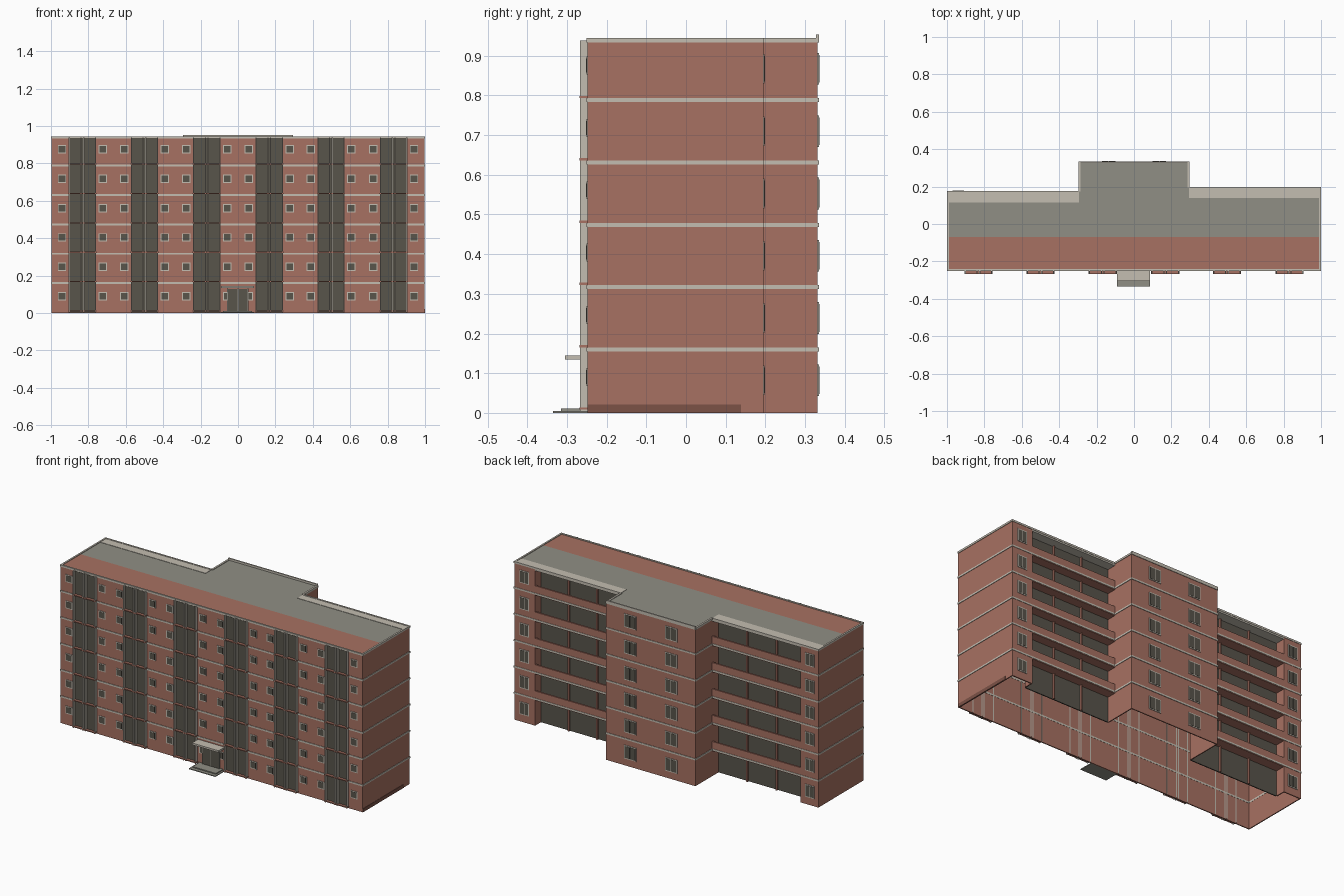
import bpy
import bmesh

old = bpy.data.objects.get("Cube")
if old:
    bpy.data.objects.remove(old, do_unlink=True)


def material(name, rgb):
    m = bpy.data.materials.new(name)
    m.use_nodes = True
    m.diffuse_color = (*rgb, 1)
    m.node_tree.nodes["Principled BSDF"].inputs["Base Color"].default_value = (*rgb, 1)
    return m


BRICK = material("brick", (0.39, 0.165, 0.122))
PLINTH = material("dark_brick", (0.2, 0.085, 0.062))
CONCRETE = material("concrete", (0.55, 0.51, 0.44))
ROOF = material("roof_grey", (0.28, 0.275, 0.235))
GLASS = material("dark_glass", (0.098, 0.089, 0.07))


class Part:
    """Collects axis-aligned boxes into one named object."""

    def __init__(self, name, mat):
        self.name, self.mat, self.bm = name, mat, bmesh.new()

    def box(self, x0, x1, y0, y1, z0, z1):
        lo = (min(x0, x1), min(y0, y1), min(z0, z1))
        hi = (max(x0, x1), max(y0, y1), max(z0, z1))
        for v in bmesh.ops.create_cube(self.bm, size=1)["verts"]:
            v.co = [hi[i] if v.co[i] > 0 else lo[i] for i in range(3)]

    def finish(self):
        mesh = bpy.data.meshes.new(self.name)
        self.bm.to_mesh(mesh)
        self.bm.free()
        mesh.materials.append(self.mat)
        bpy.context.collection.objects.link(bpy.data.objects.new(self.name, mesh))


FLOOR, FLOORS, TOP = 0.157, 6, 0.94
FRONT, BACK = -0.248, 0.332
T = 0.006            # wall thickness
CORE = 0.295         # half width of the rear block
# side, rear edge, recessed wall, inner edge of the corner room
WINGS = [(-1, 0.175, 0.115, 0.88), (1, 0.195, 0.14, 0.86)]
BAYS = [-0.832, -0.5, -0.167, 0.167, 0.497, 0.832]

walls = Part("brick_walls", BRICK)
bands = Part("floor_bands", CONCRETE)
rim = Part("roof_rim", CONCRETE)
roof = Part("roof_deck", ROOF)
front_roof = Part("front_roof_strip", BRICK)
frames = Part("window_frames", CONCRETE)
panes = Part("window_panes", GLASS)
glazing = Part("balcony_glazing", GLASS)
parapets = Part("balcony_parapets", BRICK)
dividers = Part("balcony_dividers", BRICK)
overhang = Part("balcony_roofs", CONCRETE)
bay_glass = Part("bay_glazing", GLASS)
fins = Part("bay_fins", CONCRETE)
ledges = Part("bay_ledges", BRICK)


def window(x, y, z, w, h, out, split=False):
    """Framed window on a wall facing out (-1 front, 1 back)."""
    f = 0.005
    frames.box(x - w / 2, x + w / 2, y, y + out * 0.003, z - h / 2, z + h / 2)
    parts = [(-w / 2 + f, -f / 3), (f / 3, w / 2 - f)] if split else [(-w / 2 + f, w / 2 - f)]
    for a, b in parts:
        panes.box(x + a, x + b, y, y + out * 0.004, z - h / 2 + f, z + h / 2 - f)


# Main walls, open underneath
walls.box(-0.997, 0.997, FRONT, FRONT + T, 0, TOP)
walls.box(-CORE, CORE, BACK - T, BACK, 0, TOP)
for s, rear, recess, corner in WINGS:
    walls.box(s * 0.997, s * (0.997 - T), FRONT, rear, 0, TOP)
    walls.box(s * corner, s * 0.997, rear - T, rear, 0, TOP)
    walls.box(s * corner, s * (corner + T), recess, rear, 0, TOP)
    walls.box(s * CORE, s * (CORE - T), recess, BACK, 0, TOP)
    glazing.box(s * CORE, s * corner, recess - T, recess, 0, TOP - 0.01)
    overhang.box(s * CORE, s * 0.997, recess, rear, 0.925, 0.943)
    # Recess dividers
    for i in (1, 2):
        x = s * (CORE + (corner - CORE) * i / 3)
        dividers.box(x - 0.004, x + 0.004, recess, recess + 0.012, 0, TOP - 0.01)
    # Roof deck and rim
    roof.box(0, s * 0.995, -0.07, recess, 0.93, 0.941)
    rim.box(s * 0.99, s, FRONT, rear, 0.934, 0.945)
    rim.box(s * CORE, s, rear - 0.008, rear + 0.002, 0.934, 0.945)
    rim.box(s * (CORE - 0.008), s * (CORE + 0.003), rear, BACK, 0.934, 0.945)
roof.box(-CORE, CORE, 0.11, BACK - 0.004, 0.93, 0.941)
front_roof.box(-0.992, 0.992, FRONT + 0.004, -0.07, 0.93, 0.941)
rim.box(-1, 1, FRONT - 0.003, FRONT + 0.007, 0.934, 0.945)
rim.box(-CORE, CORE, BACK - 0.005, BACK + 0.003, 0.934, 0.953)

# Bands, balconies and ledges at each storey line
for k in range(1, FLOORS):
    z = k * FLOOR
    lo, hi = z - 0.002, z + 0.008
    bands.box(-1, 1, FRONT - 0.003, FRONT + T + 0.001, lo, hi)
    bands.box(-CORE, CORE, BACK - T, BACK + 0.003, lo, hi)
    for s, rear, recess, corner in WINGS:
        bands.box(s, s * (0.996 - T), FRONT, rear, lo, hi)
        bands.box(s * CORE, s, rear - T, rear + 0.002, lo, hi)
        bands.box(s * (CORE + 0.003), s * (CORE - T), rear, BACK + 0.003, lo, hi)
        parapets.box(s * CORE, s * corner, recess, rear - 0.002, z - 0.006, z + 0.006)
        parapets.box(s * CORE, s * corner, rear - 0.01, rear, z - 0.006, z + 0.05)

# Windows on every storey
for k in range(FLOORS):
    z = k * FLOOR + 0.09
    for x in BAYS:
        for side in (-1, 1):
            window(x + side * 0.109, FRONT, z, 0.045, 0.045, -1)
    for x in (-0.135, 0.135):
        window(x, BACK, z - 0.008, 0.08, 0.08, 1, True)
    for s, rear, recess, corner in WINGS:
        window(s * (corner + 1) / 2, rear, z - 0.008, 0.062, 0.075, 1, True)

# Glazed front bays with fins and ledges
for x in BAYS:
    bay_glass.box(x - 0.072, x + 0.072, FRONT, FRONT - 0.004, 0.004, TOP - 0.005)
    for dx in (-0.07, -0.007, 0.007, 0.07):
        fins.box(x + dx - 0.003, x + dx + 0.003, FRONT + T + 0.001, -0.267, 0.004, 0.938)
    for k in range(FLOORS):
        z = k * FLOOR + 0.008
        ledges.box(x - 0.075, x + 0.075, FRONT, -0.268, z, z + 0.006)

for part in (walls, bands, rim, roof, front_roof, frames, panes, glazing, parapets,
             dividers, overhang, bay_glass, fins, ledges):
    part.finish()

# Entrance: door, canopy and steps
door = Part("entrance_door", GLASS)
door.box(-0.055, 0.052, FRONT, FRONT - 0.008, 0.01, 0.128)
door.finish()
door_frame = Part("entrance_frame", ROOF)
for x in (-0.058, -0.002, 0.052):
    door_frame.box(x, x + 0.004, FRONT, FRONT - 0.01, 0.01, 0.13)
door_frame.finish()
canopy = Part("entrance_canopy", CONCRETE)
canopy.box(-0.09, 0.085, FRONT, -0.305, 0.134, 0.145)
canopy.finish()
steps = Part("entrance_steps", ROOF)
steps.box(-0.09, 0.085, FRONT, -0.335, 0, 0.005)
steps.box(-0.08, 0.075, FRONT, -0.315, 0.005, 0.011)
steps.finish()

# Plinth strip on the end wall
plinth = Part("end_plinth", PLINTH)
plinth.box(0.996, 0.999, FRONT, 0.138, 0, 0.021)
plinth.finish()
